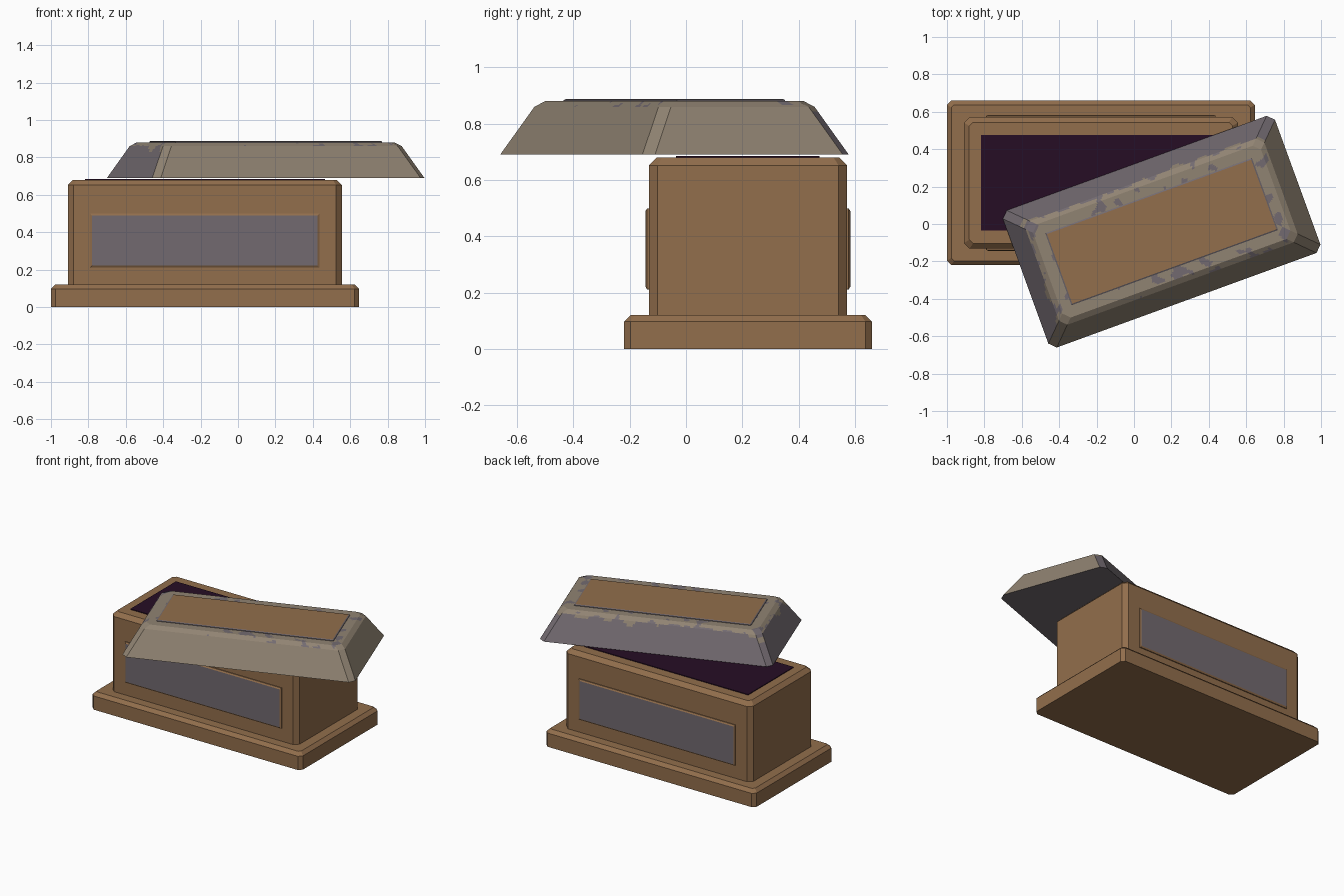
import bpy, bmesh
from math import radians
from mathutils import Vector, noise

if "Cube" in bpy.data.objects:
    bpy.data.objects.remove(bpy.data.objects["Cube"])


def material(name, rgb):
    m = bpy.data.materials.new(name)
    lin = [((c / 255 + 0.055) / 1.055) ** 2.4 for c in rgb]
    m.diffuse_color = (*lin, 1)
    m.use_nodes = True
    m.node_tree.nodes["Principled BSDF"].inputs["Base Color"].default_value = m.diffuse_color
    return m


BROWN = material("brown stone", (146, 110, 76))
GREY = material("purple grey stone", (114, 106, 112))
TAUPE = material("weathered taupe", (144, 131, 114))
DARK = material("dark hollow", (38, 13, 37))


def ring(hx, hy, c, z, n, m):
    """Rectangle with chamfered corners, sides split into n and m segments."""
    c = max(c, 0.001)
    corners = [(-hx + c, -hy), (hx - c, -hy), (hx, -hy + c), (hx, hy - c),
               (hx - c, hy), (-hx + c, hy), (-hx, hy - c), (-hx, -hy + c)]
    pts = []
    for i, count in enumerate([n, 1, m, 1, n, 1, m, 1]):
        a, b = Vector(corners[i]), Vector(corners[(i + 1) % 8])
        pts += [(*a.lerp(b, k / count), z) for k in range(count)]
    return pts


def loft(name, rings, mats, rule=None, n=1, m=1, loc=(0, 0, 0), rot=(0, 0, 0)):
    """Stack chamfered rings (half x, half y, chamfer, z) into a closed solid."""
    bm = bmesh.new()
    loops = [[bm.verts.new(p) for p in ring(*r, n, m)] for r in rings]
    for lo, hi in zip(loops, loops[1:]):
        for i in range(len(lo)):
            j = (i + 1) % len(lo)
            bm.faces.new((lo[i], lo[j], hi[j], hi[i]))
    bm.faces.new(loops[0][::-1])
    bm.faces.new(loops[-1])
    bm.normal_update()
    if rule:
        for f in bm.faces:
            f.material_index = rule(f.calc_center_median(), f.normal)
    me = bpy.data.meshes.new(name)
    bm.to_mesh(me)
    bm.free()
    for mat in mats:
        me.materials.append(mat)
    ob = bpy.data.objects.new(name, me)
    ob.location = loc
    ob.rotation_euler = [radians(a) for a in rot]
    bpy.context.collection.objects.link(ob)
    return ob


CX, CY = -0.177, 0.22   # centre of the chest

# Plinth and chest body with chamfered edges
loft("plinth", [(0.823, 0.44, 0.023, 0), (0.823, 0.44, 0.023, 0.097),
                (0.80, 0.417, 0.015, 0.12)], [BROWN], loc=(CX, CY, 0))
loft("chest_body", [(0.732, 0.352, 0.03, 0.12), (0.732, 0.352, 0.03, 0.652),
                    (0.704, 0.324, 0.02, 0.68)], [BROWN], loc=(CX, CY, 0))

# Dark opening on top of the chest
loft("dark_opening", [(0.642, 0.255, 0, 0.678), (0.642, 0.255, 0, 0.685)],
     [DARK], loc=(CX, CY, 0))

# Framed panels on the front and back
for name, side, turn in (("front_panel", -1, 0), ("back_panel", 1, 180)):
    loft(name, [(0.613, 0.144, 0, -0.005), (0.613, 0.144, 0, 0.006),
                (0.603, 0.134, 0, 0.012)], [BROWN, GREY],
         rule=lambda c, nrm: int(nrm.z > 0.95),
         loc=(CX, CY + side * 0.352, 0.355), rot=(90, 0, turn))

# Lid: sloped sides, bevelled shoulder and flat top, turned askew
LX, LY = 0.774, 0.39


def lid_height(d):
    if d < 0.095:
        return 0.69 + 0.17 * d / 0.095
    return min(0.88, 0.86 + 0.02 * (d - 0.095) / 0.03)


def lid_colour(c, nrm):
    """Grey back and left slopes with a ragged edge; grey blotches on the taupe."""
    if nrm.z < -0.5:
        return 0
    d = min(LX - abs(c.x), LY - abs(c.y))
    wobble = noise.noise(c * 16)
    grey_side = nrm.y > 0.2 or (nrm.x < -0.2 and nrm.y > -0.2)
    if grey_side and d < 0.095 + 0.03 * wobble:
        return 0
    blotch = noise.noise(c * 15 + Vector((3.3, 7.1, 1.7)))
    return 0 if d > 0.1 and blotch > 0.3 else 1


depths = [0, 0.07] + [0.077 + 0.009 * k for k in range(2)] + [0.095]
depths += [0.105, 0.115, 0.125] + [0.125 + 0.0085 * k for k in range(1, 9)]
loft("lid", [(LX - d, LY - d, 0.035, lid_height(d)) for d in depths],
     [GREY, TAUPE], rule=lid_colour, n=100, m=46,
     loc=(0.148, -0.041, 0), rot=(0, 0, 20))

# Brown plate on the lid with a thin grey rim
loft("lid_plate", [(0.588, 0.205, 0, 0.878), (0.588, 0.205, 0, 0.884),
                   (0.581, 0.198, 0, 0.888)], [GREY, BROWN],
     rule=lambda c, nrm: int(nrm.z > 0.95),
     loc=(0.148, -0.041, 0), rot=(0, 0, 20))
